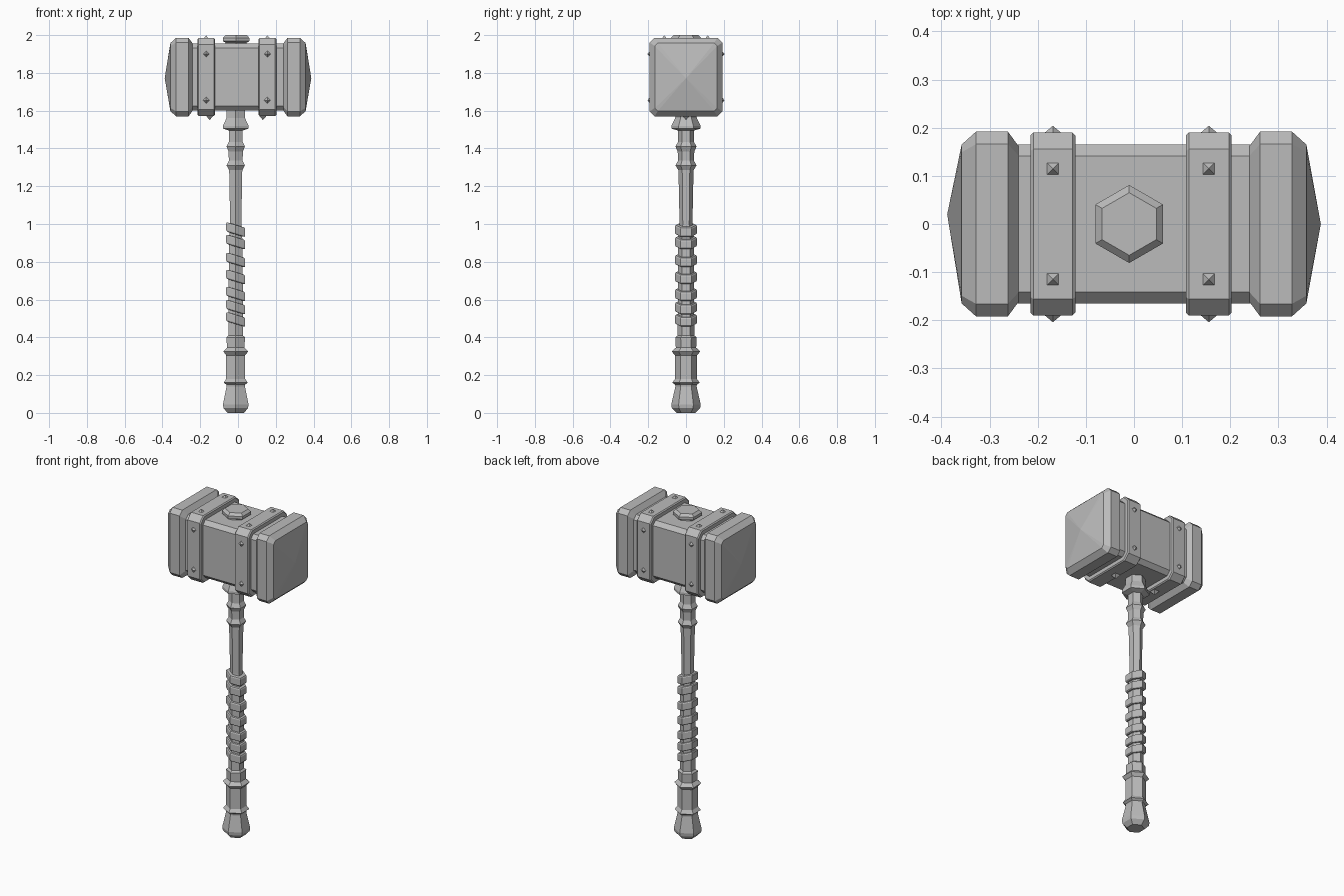
import bpy, bmesh, math
from mathutils import Vector, Matrix

if "Cube" in bpy.data.objects:
    bpy.data.objects.remove(bpy.data.objects["Cube"], do_unlink=True)

steel = bpy.data.materials.new("grey_steel")
steel.use_nodes = True
GREY = (0.5, 0.5, 0.5, 1)
steel.diffuse_color = GREY
steel.node_tree.nodes["Principled BSDF"].inputs["Base Color"].default_value = GREY

AXIS_X = -0.012   # handle axis
HEAD_Z = 1.778    # head centre height


def finish(name, bm):
    bmesh.ops.recalc_face_normals(bm, faces=bm.faces)
    mesh = bpy.data.meshes.new(name)
    bm.to_mesh(mesh)
    bm.free()
    mesh.materials.append(steel)
    obj = bpy.data.objects.new(name, mesh)
    bpy.context.collection.objects.link(obj)
    return obj


def skin(name, loops, tip=None, closed=False):
    """Bridge a row of equal loops, ending in flat caps, a point, or a ring."""
    bm = bmesh.new()
    rows = [[bm.verts.new(p) for p in loop] for loop in loops]
    n = len(rows[0])
    pairs = list(zip(rows, rows[1:]))
    if closed:
        pairs.append((rows[-1], rows[0]))
    for a, b in pairs:
        for i in range(n):
            j = (i + 1) % n
            bm.faces.new((a[i], a[j], b[j], b[i]))
    if not closed:
        bm.faces.new(rows[0])
        if tip:
            point = bm.verts.new(tip)
            for i in range(n):
                bm.faces.new((rows[-1][i], rows[-1][(i + 1) % n], point))
        else:
            bm.faces.new(rows[-1])
    return finish(name, bm)


def hexagon(r, z, x=AXIS_X, tilt=0):
    """Six-sided loop with corners toward the front and back."""
    loop = []
    for i in range(6):
        a = math.radians(90 + 60 * i)
        dx = r * math.cos(a)
        loop.append((x + dx, r * math.sin(a), z - tilt * dx))
    return loop


def octagon(x, hy, hz, c):
    """Rectangle across the head with its corners cut by c."""
    quarter = [(hy, hz - c), (hy - c, hz)]
    pts = quarter + [(-y, z) for y, z in reversed(quarter)]
    pts += [(-y, -z) for y, z in pts]
    return [(x, y, HEAD_Z + z) for y, z in pts]


def stud(name, pos, normal, turn=0):
    """Four-sided pyramid rivet."""
    bm = bmesh.new()
    bmesh.ops.create_cone(bm, cap_ends=True, segments=4, radius1=0.031,
                          radius2=0, depth=0.026)
    rot = Vector(normal).to_track_quat('Z', 'Y').to_matrix().to_4x4()
    spin = Matrix.Rotation(math.radians(turn), 4, 'Z')
    bm.transform(Matrix.Translation(pos) @ rot @ spin)
    finish(name, bm)


# Handle: pommel, lower grip with collars, shaft, upper collars, socket
profile = [(0.0, 0.05), (0.025, 0.075), (0.045, 0.078), (0.14, 0.056),
           (0.15, 0.058), (0.16, 0.073), (0.18, 0.058), (0.305, 0.058),
           (0.325, 0.076), (0.345, 0.054), (0.4, 0.056), (0.41, 0.044),
           (0.9, 0.042), (1.0, 0.034), (1.285, 0.04), (1.31, 0.056),
           (1.335, 0.042), (1.385, 0.044), (1.41, 0.056), (1.435, 0.042),
           (1.495, 0.042), (1.505, 0.078), (1.52, 0.078), (1.56, 0.057),
           (1.63, 0.055)]
skin("handle", [hexagon(r, z) for z, r in profile])

# Slanted grip wraps
for i, z in enumerate([0.97, 0.905, 0.81, 0.72, 0.63, 0.56, 0.495]):
    section = [(0.036, -0.026), (0.054, -0.024), (0.058, -0.018),
               (0.058, 0.018), (0.054, 0.024), (0.036, 0.026)]
    skin(f"grip_wrap_{i + 1}",
         [hexagon(r, z + dz, tilt=0.3) for r, dz in section], closed=True)

# Head core
skin("head_core", [octagon(-0.26, 0.165, 0.178, 0.024),
                   octagon(0.26, 0.165, 0.178, 0.024)])

# Striking faces with bevelled rims and shallow points
for side, s in (("left", 1), ("right", -1)):
    rim = [(0.24, 0.162, 0.178, 0.02), (0.262, 0.192, 0.208, 0.026),
           (0.328, 0.192, 0.208, 0.026), (0.358, 0.165, 0.18, 0.016)]
    skin(f"{side}_striking_face",
         [octagon(s * x, hy, hz, c) for x, hy, hz, c in rim],
         tip=(s * 0.388, 0.01 * (1 - s), HEAD_Z - 0.006))

# Bands around the head, with studs
for side, x0, x1, low_x in (("left", 0.108, 0.203, 0.132),
                            ("right", -0.215, -0.122, -0.15)):
    e = 0.006
    skin(f"{side}_band", [octagon(x0, 0.184, 0.2, 0.032),
                          octagon(x0 + e, 0.19, 0.206, 0.034),
                          octagon(x1 - e, 0.19, 0.206, 0.034),
                          octagon(x1, 0.184, 0.2, 0.032)])
    xm = (x0 + x1) / 2
    for end, t in (("front", -1), ("back", 1)):
        stud(f"{side}_top_{end}_stud", (xm, t * 0.115, 1.985), (0, 0, 1), 45)
        for level, z in (("upper", 1.9), ("lower", 1.655)):
            stud(f"{side}_{level}_{end}_stud", (xm, t * 0.191, z), (0, t, 0))
    stud(f"{side}_bottom_stud", (low_x, 0, 1.563), (0, 0, -1), 45)

# Hexagonal cap on top of the head
cap = [(1.93, 0.064), (1.96, 0.064), (1.968, 0.081), (1.985, 0.081), (2.0, 0.065)]
skin("top_cap", [hexagon(r, z, x=-0.01) for z, r in cap])
